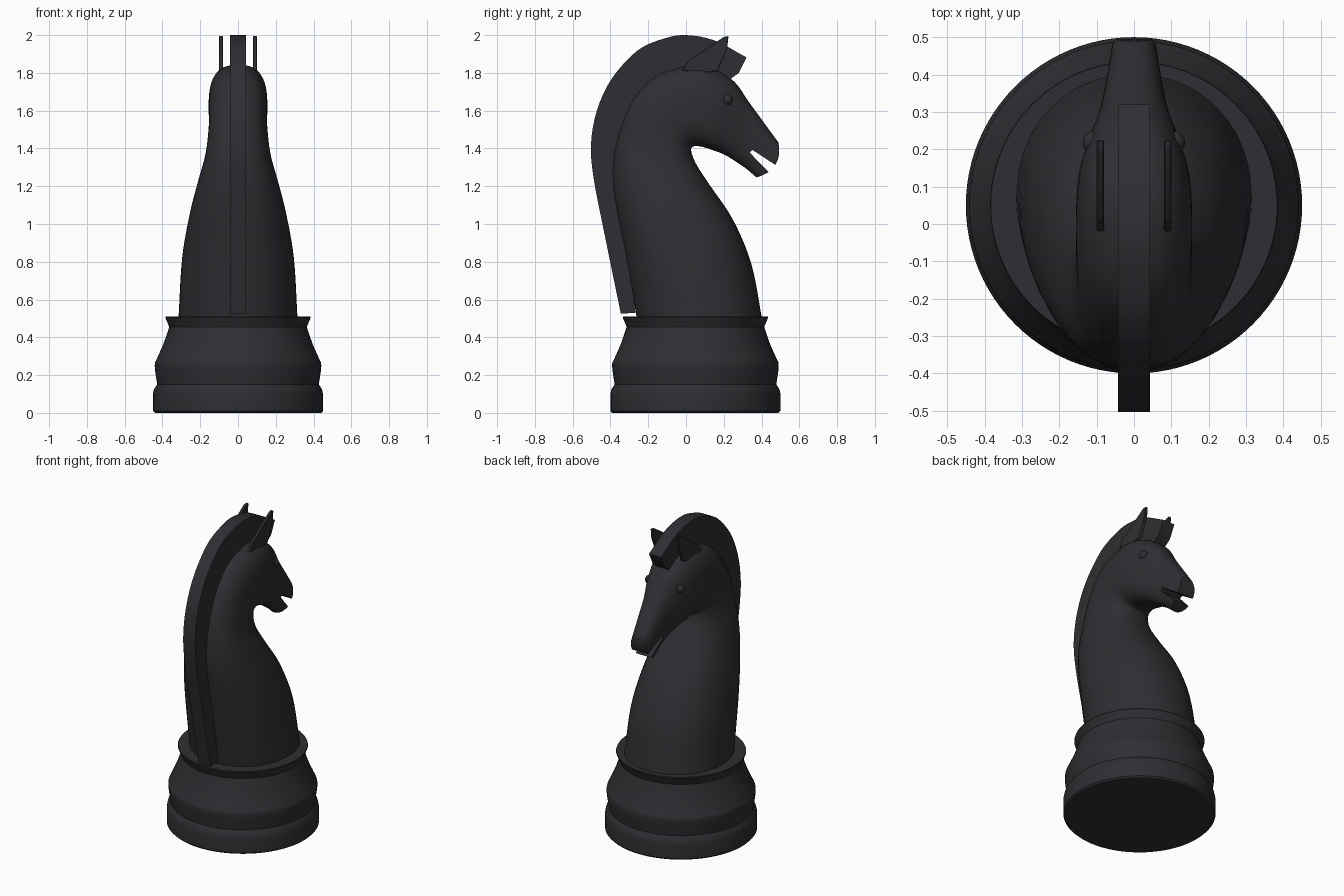
import bpy, bmesh, math
from mathutils import Vector

if "Cube" in bpy.data.objects:
    bpy.data.objects.remove(bpy.data.objects["Cube"])

mat = bpy.data.materials.new("black_plastic")
mat.diffuse_color = (0.028, 0.027, 0.032, 1)
mat.use_nodes = True
mat.node_tree.nodes["Principled BSDF"].inputs["Base Color"].default_value = mat.diffuse_color


def finish(name, bm, smooth=35):
    bmesh.ops.recalc_face_normals(bm, faces=bm.faces)
    me = bpy.data.meshes.new(name)
    bm.to_mesh(me)
    bm.free()
    ob = bpy.data.objects.new(name, me)
    bpy.context.collection.objects.link(ob)
    me.materials.append(mat)
    if smooth:
        bpy.ops.object.select_all(action='DESELECT')
        ob.select_set(True)
        bpy.context.view_layer.objects.active = ob
        bpy.ops.object.shade_smooth_by_angle(angle=math.radians(smooth))
    return ob


def spline(pts, steps):
    """Catmull-Rom through tuples of any length."""
    p = [Vector(q) for q in pts]
    p = [p[0] * 2 - p[1]] + p + [p[-1] * 2 - p[-2]]
    out = []
    for i in range(1, len(p) - 2):
        a, b, c, d = p[i - 1:i + 3]
        for s in range(steps):
            t = s / steps
            out.append(0.5 * (2 * b + (c - a) * t + (2 * a - 5 * b + 4 * c - d) * t * t
                              + (3 * b - a - 3 * c + d) * t ** 3))
    return out + [p[-2]]


def plate(name, outline, x0, x1, bevel=0.0, smooth=35):
    """Side outline in (y, z) extruded along x."""
    bm = bmesh.new()
    a = [bm.verts.new((x0, y, z)) for y, z in outline]
    b = [bm.verts.new((x1, y, z)) for y, z in outline]
    n = len(a)
    bm.faces.new(a)
    bm.faces.new(b[::-1])
    for i in range(n):
        bm.faces.new((a[i], a[(i + 1) % n], b[(i + 1) % n], b[i]))
    if bevel:
        bmesh.ops.bevel(bm, geom=bm.edges[:], offset=bevel, segments=1, affect='EDGES')
    return finish(name, bm, smooth)


# Turned base
profile = [(0.44, 0), (0.45, 0.01), (0.45, 0.10), (0.445, 0.125), (0.428, 0.15)]
profile += [tuple(v) for v in spline([(0.428, 0.15), (0.441, 0.25), (0.428, 0.29),
                                      (0.395, 0.365), (0.364, 0.455)], 5)][1:]
profile += [(0.385, 0.505), (0.383, 0.51)]
bm = bmesh.new()
N = 96
rings = [[bm.verts.new((r * math.cos(k * math.tau / N), 0.05 + r * math.sin(k * math.tau / N), z))
          for k in range(N)] for r, z in profile]
for lo, hi in zip(rings, rings[1:]):
    for k in range(N):
        bm.faces.new((lo[k], lo[(k + 1) % N], hi[(k + 1) % N], hi[k]))
bm.faces.new(rings[0])
bm.faces.new(rings[-1])
finish("base", bm)

# Neck and head: cross-sections as (back y, back z, front y, front z, half width, exponent, bow)
sections = [
    (-0.26, 0.50, 0.402, 0.50, 0.315, 2.1, 0), (-0.322, 0.85, 0.347, 0.785, 0.296, 2.2, 0),
    (-0.37, 1.09, 0.25, 1.02, 0.255, 2.3, 0), (-0.389, 1.25, 0.13, 1.2, 0.212, 2.3, 0),
    (-0.373, 1.42, 0.055, 1.315, 0.172, 2.4, 0), (-0.30, 1.63, 0.028, 1.385, 0.155, 2.5, 0),
    (-0.167, 1.78, 0.038, 1.41, 0.155, 2.6, 0), (0.02, 1.84, 0.08, 1.41, 0.155, 2.7, 0),
    (0.15, 1.822, 0.145, 1.39, 0.145, 2.7, 0), (0.257, 1.752, 0.204, 1.367, 0.118, 2.6, 0),
    (0.33, 1.65, 0.265, 1.33, 0.09, 2.5, 0.01), (0.41, 1.54, 0.32, 1.292, 0.072, 2.5, 0.03),
    (0.489, 1.432, 0.373, 1.247, 0.058, 2.6, 0.05)]
M = 48
bm = bmesh.new()
rings = []
for by, bz, fy, fz, w, e, bow in spline(sections, 5):
    back, front = Vector((0, by, bz)), Vector((0, fy, fz))
    mid, half = (back + front) / 2, (back - front) / 2
    fwd = Vector((0, half.z, -half.y)).normalized()
    ring = []
    for k in range(M):
        t = k * math.tau / M
        c, s = (math.copysign(abs(f) ** (2 / e), f) for f in (math.cos(t), math.sin(t)))
        ring.append(bm.verts.new(mid + half * c + fwd * bow * (1 - c * c) + Vector((w * s, 0, 0))))
    rings.append(ring)
for lo, hi in zip(rings, rings[1:]):
    for k in range(M):
        bm.faces.new((lo[k], lo[(k + 1) % M], hi[(k + 1) % M], hi[k]))
bm.faces.new(rings[0])
tip = rings[-1]
bm.faces.new((tip[0], tip[1], tip[-1]))
bm.faces.new((tip[M // 2], tip[M // 2 - 1], tip[M // 2 + 1]))
for k in range(1, M // 2 - 1):
    bm.faces.new((tip[k], tip[k + 1], tip[M - k - 1], tip[M - k]))
head = finish("neck_and_head", bm, 40)

# Mouth slot
cutter = plate("mouth_cutter", [(0.337, 1.378), (0.352, 1.392), (0.52, 1.282), (0.475, 1.238)],
               -0.2, 0.2, smooth=0)
cutter.hide_render = True
cutter.hide_set(True)
mod = head.modifiers.new("mouth", 'BOOLEAN')
mod.operation = 'DIFFERENCE'
mod.solver = 'EXACT'
mod.object = cutter

# Mane: curved strip down the back, ending in a forelock
outer = spline([(-0.345, 0.525), (-0.43, 0.94), (-0.488, 1.235), (-0.503, 1.42), (-0.472, 1.60),
                (-0.393, 1.77), (-0.255, 1.92), (-0.115, 1.982), (0, 2.0), (0.15, 1.972),
                (0.32, 1.882)], 4)
inner = spline([(0.232, 1.765), (0.14, 1.80), (0.02, 1.82), (-0.15, 1.765), (-0.28, 1.62),
                (-0.35, 1.42), (-0.368, 1.23), (-0.31, 0.87), (-0.268, 0.53)], 4)
plate("mane", [tuple(v) for v in outer + [Vector((0.28, 1.80))] + inner], -0.043, 0.043)

# Ears and eyes on both sides
ear = [(-0.02, 1.815), (0.012, 1.865), (0.20, 1.99), (0.225, 1.995), (0.218, 1.93),
       (0.167, 1.81), (0.07, 1.795)]
for side, s in (("left", -1), ("right", 1)):
    plate(side + "_ear", ear, s * 0.08, s * 0.10, 0.003)
    bm = bmesh.new()
    bmesh.ops.create_uvsphere(bm, u_segments=24, v_segments=14, radius=0.03)
    bmesh.ops.translate(bm, verts=bm.verts, vec=(s * 0.107, 0.218, 1.658))
    finish(side + "_eye", bm, 60)
